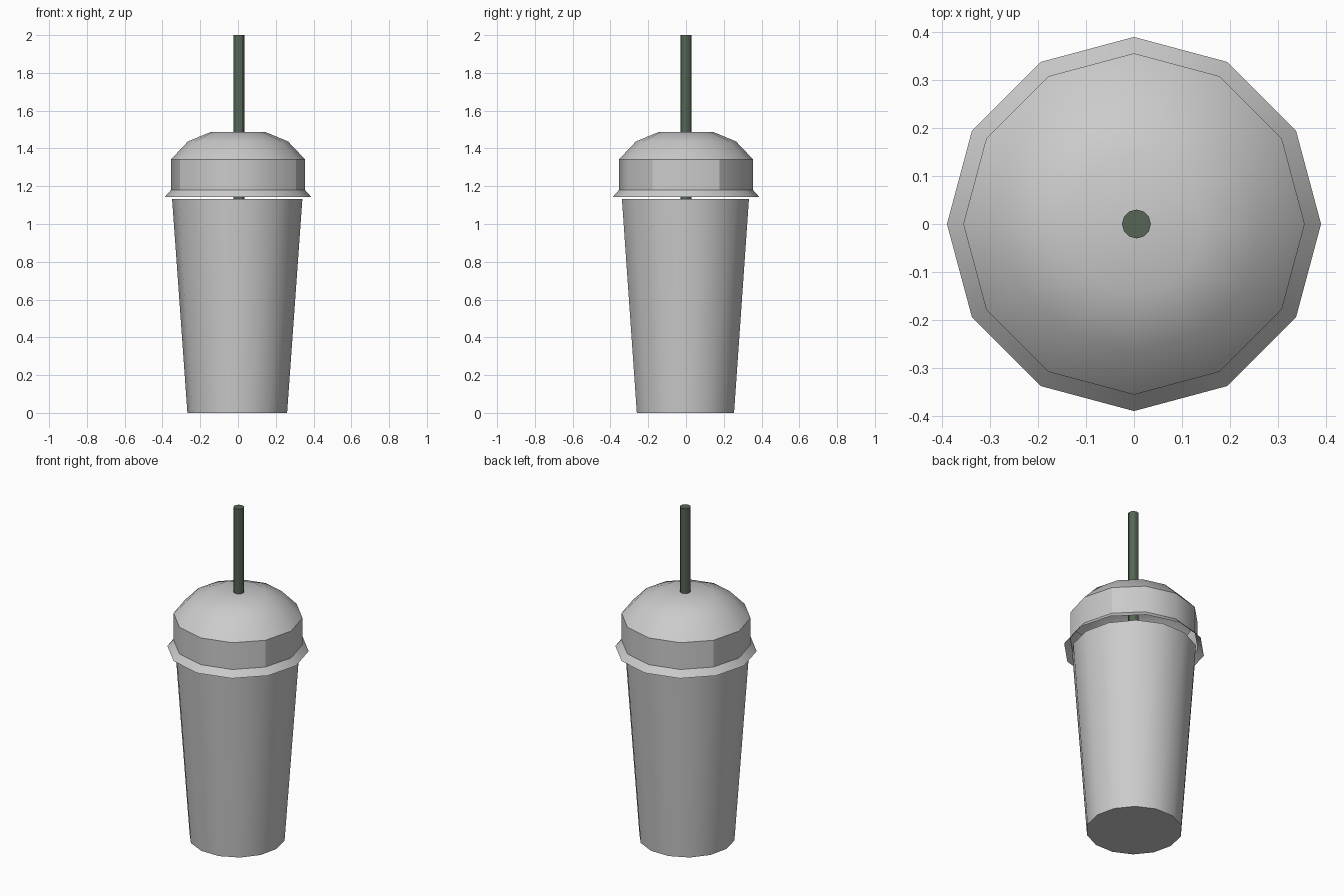
import bpy
import bmesh
from math import cos, sin, pi, radians

if "Cube" in bpy.data.objects:
    bpy.data.objects.remove(bpy.data.objects["Cube"])


def lathe(name, profile, sides, center=(0, 0), cap_bottom=False, cap_top=False, angle=30):
    """Spin (radius, height) pairs into a faceted shell with optional end caps."""
    bm = bmesh.new()
    rings = [[bm.verts.new((center[0] + r * cos(2 * pi * i / sides),
                            center[1] + r * sin(2 * pi * i / sides), z))
              for i in range(sides)] for r, z in profile]
    for low, high in zip(rings, rings[1:]):
        for i in range(sides):
            j = (i + 1) % sides
            bm.faces.new((low[i], low[j], high[j], high[i]))
    if cap_bottom:
        bm.faces.new(rings[0][::-1])
    if cap_top:
        bm.faces.new(rings[-1])
    mesh = bpy.data.meshes.new(name)
    bm.to_mesh(mesh)
    bm.free()
    obj = bpy.data.objects.new(name, mesh)
    bpy.context.collection.objects.link(obj)
    bpy.ops.object.select_all(action='DESELECT')
    obj.select_set(True)
    bpy.context.view_layer.objects.active = obj
    bpy.ops.object.shade_smooth_by_angle(angle=radians(angle))
    return obj


# Tapered cup, open under the lid
lathe("cup", [(0.264, 0), (0.345, 1.133)], 14, (-0.004, -0.003), cap_bottom=True)

# Domed lid: flared rim, straight wall, rounded shoulder, flat crown
lathe("lid", [(0.389, 1.142), (0.355, 1.18), (0.355, 1.342),
              (0.265, 1.437), (0.145, 1.487)], 12, cap_top=True)

# Straw through the crown, reaching down into the cup
straw = lathe("straw", [(0.03, 0.06), (0.03, 2.0)], 12, (0.005, 0),
              cap_bottom=True, cap_top=True)
green = bpy.data.materials.new("straw_green")
green.diffuse_color = (0.09, 0.13, 0.09, 1)
green.use_nodes = True
green.node_tree.nodes["Principled BSDF"].inputs["Base Color"].default_value = green.diffuse_color
straw.data.materials.append(green)
